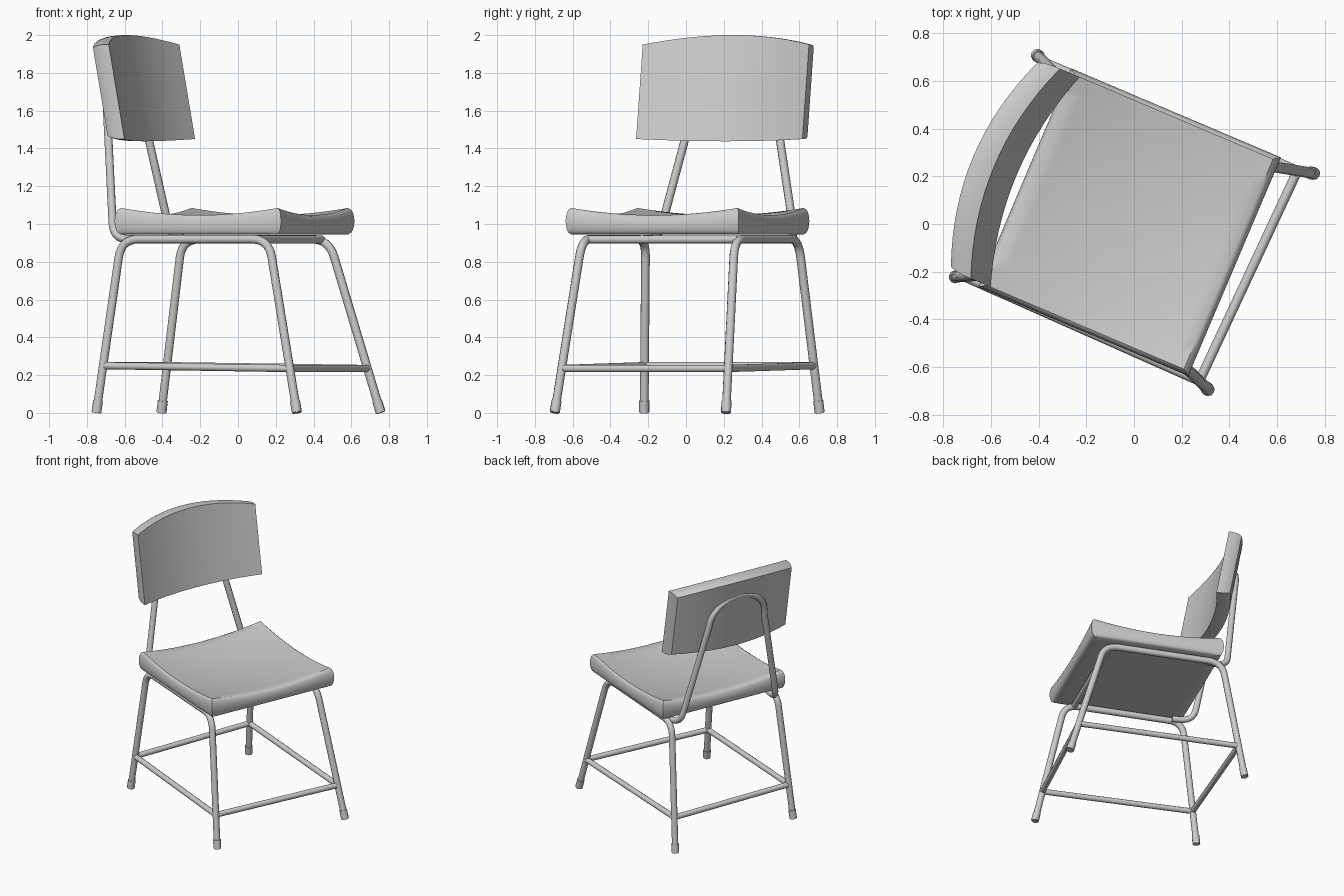
import bpy, bmesh, math
from mathutils import Vector, Matrix

cube = bpy.data.objects.get("Cube")
if cube:
    bpy.data.objects.remove(cube)

# Chair is turned about z: local x is forward, local y is the sitter's left
TURN = Matrix.Rotation(math.radians(-23), 4, 'Z')

grey = bpy.data.materials.new("plain_grey")
grey.use_nodes = True
grey.diffuse_color = (0.6, 0.6, 0.6, 1)
grey.node_tree.nodes["Principled BSDF"].inputs["Base Color"].default_value = (0.6, 0.6, 0.6, 1)


def activate(obj):
    bpy.ops.object.select_all(action='DESELECT')
    obj.select_set(True)
    bpy.context.view_layer.objects.active = obj


def rounded(points, radius):
    """Replace inner corners of a polyline with smooth arcs."""
    pts = [Vector(p) for p in points]
    path = [pts[0]]
    for before, corner, after in zip(pts, pts[1:], pts[2:]):
        a = corner + (before - corner).normalized() * radius
        b = corner + (after - corner).normalized() * radius
        for i in range(9):
            t = i / 8
            path.append(a.lerp(corner, t).lerp(corner.lerp(b, t), t))
    return path + [pts[-1]]


def tube(name, path, radius):
    curve = bpy.data.curves.new(name, 'CURVE')
    curve.dimensions = '3D'
    curve.bevel_depth = radius
    curve.bevel_resolution = 3
    curve.use_fill_caps = True
    spline = curve.splines.new('POLY')
    spline.points.add(len(path) - 1)
    for point, p in zip(spline.points, path):
        point.co = (*(TURN @ Vector(p)), 1)
    curve.materials.append(grey)
    obj = bpy.data.objects.new(name, curve)
    bpy.context.collection.objects.link(obj)
    activate(obj)
    bpy.ops.object.convert(target='MESH')
    bpy.ops.object.shade_smooth_by_angle(angle=math.radians(40))


def pad(name, rule):
    """Gridded block whose vertices, in -1..1, are placed by a rule."""
    bm = bmesh.new()
    bmesh.ops.create_cube(bm, size=2)
    bmesh.ops.subdivide_edges(bm, edges=bm.edges[:], cuts=15, use_grid_fill=True)
    for v in bm.verts:
        v.co = TURN @ Vector(rule(*v.co))
    bmesh.ops.recalc_face_normals(bm, faces=bm.faces[:])
    mesh = bpy.data.meshes.new(name)
    bm.to_mesh(mesh)
    bm.free()
    mesh.materials.append(grey)
    obj = bpy.data.objects.new(name, mesh)
    bpy.context.collection.objects.link(obj)
    activate(obj)
    bpy.ops.object.shade_smooth_by_angle(angle=math.radians(40))


# Dished seat with bulging sides and a flat underside
def seat_rule(a, b, c):
    bulge = 0.028 * math.sqrt(max(0, 1 - c * c))
    top = 1.085 - 0.038 * (1 - a * a) - 0.038 * (1 - b * b)
    bottom = 0.945
    return (-0.02 + a * (0.45 + bulge), b * (0.478 + bulge * 0.7),
            bottom + (top - bottom) * (c + 1) / 2)


# Curved, tilted backrest with an arched top and soft rear edges
def back_rule(a, b, c):
    rear = (1 - a) / 2
    soft = 0.035 * rear ** 3
    height = 0.25 - soft * 0.5
    z = 1.7 + c * height + (0.05 if c > 0 else 0.012) * c * (1 - b * b)
    u = -0.495 - 0.1 * rear - 0.085 * (1 - b * b) - 0.18 * (z - 1.7)
    return (u, b * (0.478 - soft * 0.4), z)


pad("seat", seat_rule)
pad("backrest", back_rule)

# Side frames: foot, bend, rail under the seat, bend, foot
FRAMES = {
    "right": ((0.559, -0.518, 0), (0.365, -0.442, 0.92), (-0.485, -0.438, 0.92), (-0.604, -0.497, 0)),
    "left": ((0.613, 0.49, 0), (0.342, 0.425, 0.92), (-0.505, 0.432, 0.92), (-0.65, 0.493, 0)),
}
joints = {}
for side, points in FRAMES.items():
    tube(side + "_leg_frame", rounded(points, 0.1), 0.023)
    front, front_knee, rear_knee, rear = (Vector(p) for p in points)
    for end, foot, knee, height in (("front", front, front_knee, 0.235),
                                    ("rear", rear, rear_knee, 0.25)):
        joints[side, end] = foot.lerp(knee, height / 0.92)
        tube(f"{side}_{end}_foot", [foot.lerp(knee, 0.004), foot.lerp(knee, 0.07)], 0.027)

# Stretchers around the legs
for name, a, b in (("front", ("right", "front"), ("left", "front")),
                   ("rear", ("right", "rear"), ("left", "rear")),
                   ("right", ("right", "front"), ("right", "rear")),
                   ("left", ("left", "front"), ("left", "rear"))):
    tube(name + "_stretcher", [joints[a], joints[b]], 0.02)

# Cross rail under the front of the seat
tube("front_cross_rail", [(0.3, -0.44, 0.918), (0.3, 0.425, 0.918)], 0.022)

# Hoop behind the backrest, sweeping forward under the seat
half = rounded([(-0.4, 0.41, 0.92), (-0.55, 0.393, 0.92), (-0.661, 0.225, 1.66)], 0.09)
arc = [(-0.661 - 0.03 * math.sin(t), 0.225 * math.cos(t), 1.66 + 0.2 * math.sin(t))
       for t in (math.pi * i / 16 for i in range(1, 16))]
mirrored = [Vector((p.x, -p.y, p.z)) for p in reversed(half)]
tube("back_hoop", half + arc + mirrored, 0.022)
